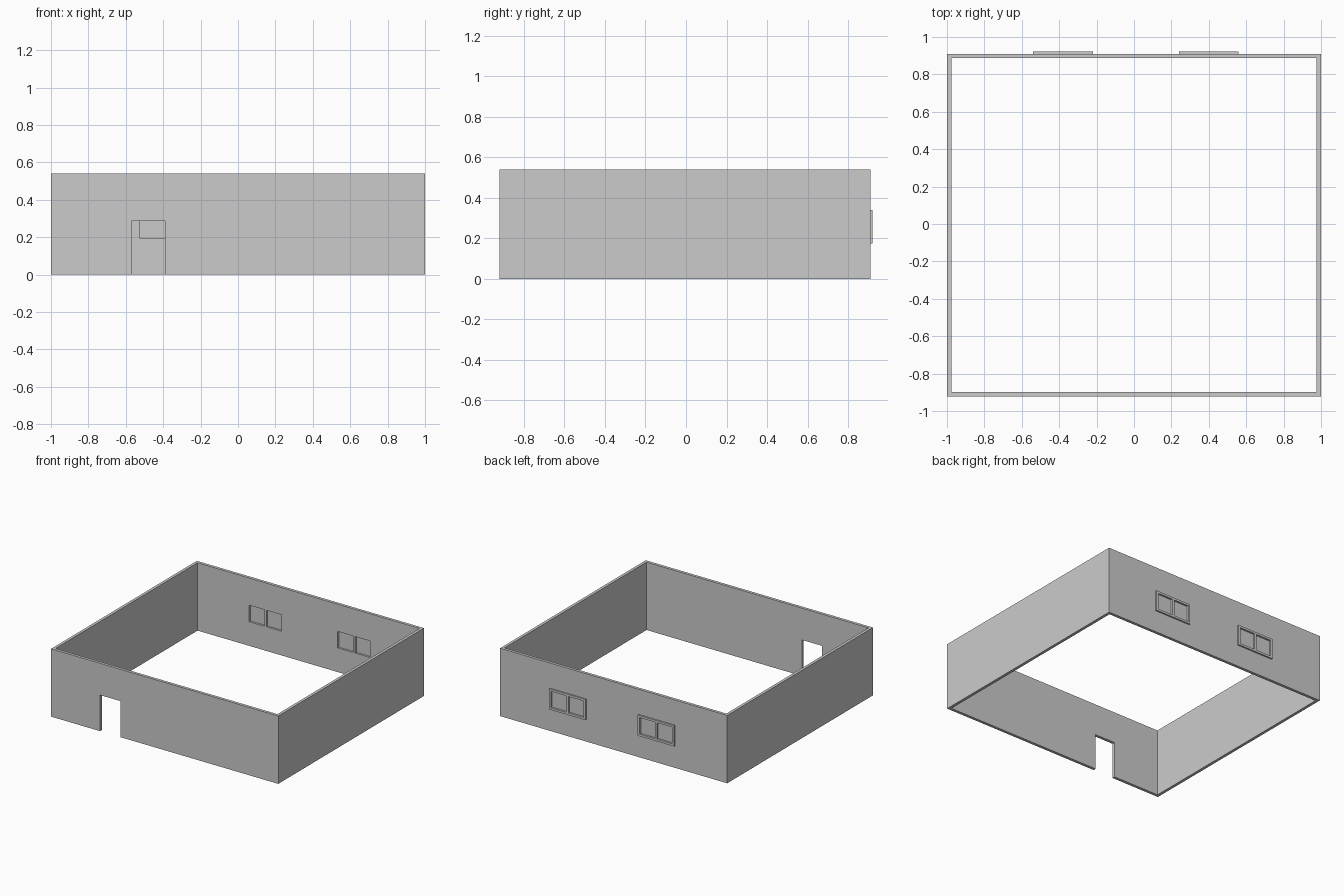
import bpy

if "Cube" in bpy.data.objects:
    bpy.data.objects.remove(bpy.data.objects["Cube"])

X, Y0, Y1, H, T = 1.0, -0.922, 0.91, 0.54, 0.023


def box(name, x0, x1, y0, y1, z0, z1):
    bpy.ops.mesh.primitive_cube_add(size=1, location=((x0 + x1) / 2, (y0 + y1) / 2, (z0 + z1) / 2))
    ob = bpy.context.object
    ob.name = name
    ob.scale = (x1 - x0, y1 - y0, z1 - z0)
    bpy.ops.object.transform_apply(location=False, rotation=False, scale=True)
    return ob


def cut(target, *dims):
    # Subtract a temporary box, then remove it
    cutter = box("cutter", *dims)
    mod = target.modifiers.new("cut", 'BOOLEAN')
    mod.operation = 'DIFFERENCE'
    mod.solver = 'EXACT'
    mod.object = cutter
    bpy.context.view_layer.objects.active = target
    bpy.ops.object.modifier_apply(modifier=mod.name)
    bpy.data.objects.remove(cutter)


# Perimeter walls: open at top and bottom, with a doorway at the front
walls = box("walls", -X, X, Y0, Y1, 0, H)
cut(walls, -X + T, X - T, Y0 + T, Y1 - T, -0.1, H + 0.1)
cut(walls, -0.57, -0.39, Y0 - 0.1, Y0 + 0.1, -0.1, 0.287)

# Two double-pane windows in the back wall
F = 0.017            # frame width
Z0, Z1 = 0.175, 0.34
for side, x in (("left", -0.38), ("right", 0.40)):
    a, b = x - 0.16, x + 0.16
    cut(walls, a + F, b - F, Y1 - 0.1, Y1 + 0.1, Z0 + F, Z1 - F)
    # Raised outer frame
    frame = box(f"window_frame_{side}", a, b, Y1, 0.922, Z0, Z1)
    cut(frame, a + F, b - F, Y1 - 0.1, Y1 + 0.1, Z0 + F, Z1 - F)
    # Central mullion and recessed pane
    box(f"window_mullion_{side}", x - 0.009, x + 0.009, Y1 - T, 0.922, Z0 + F, Z1 - F)
    box(f"window_pane_{side}", a + F, b - F, Y1 - 0.007, Y1 - 0.003, Z0 + F, Z1 - F)
